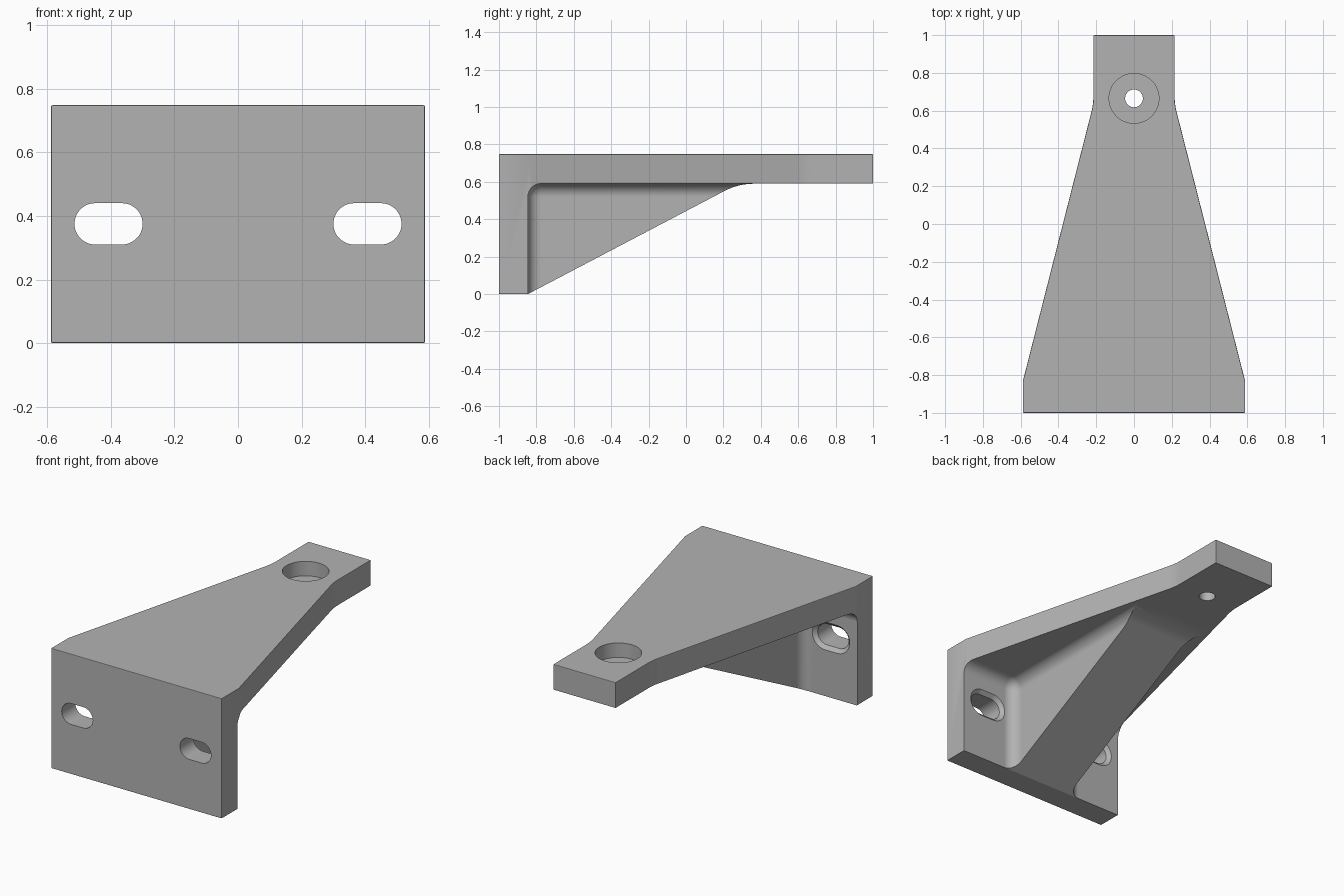
import bpy, bmesh
from math import sin, cos, pi
from mathutils import Vector

cube = bpy.data.objects.get("Cube")
if cube:
    bpy.data.objects.remove(cube, do_unlink=True)

HALF, TIP, RIB, TOP = 0.588, 0.215, 0.21, 0.748   # half widths of plate, tip and rib; height
INNER, UNDER = -0.845, 0.59                       # back of the wall plate, underside of the arm
FILLET, EDGE = 0.07, 0.005

metal = bpy.data.materials.new("grey metal")
metal.use_nodes = True
GREY = (0.45, 0.45, 0.45, 1)
metal.diffuse_color = GREY
metal.node_tree.nodes["Principled BSDF"].inputs["Base Color"].default_value = GREY


def finish(bm, name):
    bmesh.ops.recalc_face_normals(bm, faces=bm.faces[:])
    mesh = bpy.data.meshes.new(name)
    bm.to_mesh(mesh)
    bm.free()
    mesh.materials.append(metal)
    ob = bpy.data.objects.new(name, mesh)
    bpy.context.collection.objects.link(ob)
    return ob


def loft(name, rings, edge=0):
    """Skin a stack of equal-length rings and cap both ends."""
    bm = bmesh.new()
    rows = [[bm.verts.new(p) for p in ring] for ring in rings]
    n = len(rows[0])
    for a, b in zip(rows, rows[1:]):
        for i in range(n):
            j = (i + 1) % n
            bm.faces.new((a[i], a[j], b[j], b[i]))
    bm.faces.new(rows[0])
    bm.faces.new(rows[-1])
    if edge:
        bmesh.ops.recalc_face_normals(bm, faces=bm.faces[:])
        sharp = [e for e in bm.edges if e.calc_face_angle(0) > 0.5]
        bmesh.ops.bevel(bm, geom=sharp, offset=edge, segments=2,
                        profile=0.5, affect='EDGES', clamp_overlap=True)
    return finish(bm, name)


def bend(before, corner, after, reach, steps=8):
    """Soft corner between two straight lines, as a quadratic curve."""
    c = Vector(corner)
    a = c + (Vector(before) - c).normalized() * reach
    b = c + (Vector(after) - c).normalized() * reach
    ts = [i / steps for i in range(steps + 1)]
    return [a * (1 - t) ** 2 + c * 2 * t * (1 - t) + b * t * t for t in ts]


def stadium(half, r, steps=24):
    """Slot outline; half = 0 gives a circle."""
    pts = []
    for side in (1, -1):
        for i in range(steps + 1 if half else steps):
            a = pi * i / steps - pi / 2
            pts.append((side * (half + r * cos(a)), side * r * sin(a)))
    return pts


def apply_modifier(ob, kind, **settings):
    mod = ob.modifiers.new(kind.title(), kind)
    for key, value in settings.items():
        setattr(mod, key, value)
    bpy.context.view_layer.objects.active = ob
    bpy.ops.object.modifier_apply(modifier=mod.name)


def combine(target, tool, operation):
    tool.hide_render = True
    apply_modifier(target, 'BOOLEAN', operation=operation, solver='EXACT', object=tool)
    bpy.data.objects.remove(tool, do_unlink=True)


# Plan outline: wide wall plate tapering to a narrow tip
shoulder, neck, end = (HALF, -0.83), (TIP, 0.635), (TIP, 1)
right = [Vector((HALF, -1)), Vector(shoulder)] + bend(shoulder, neck, end, 0.045) + [Vector(end)]
plan = [(p.x, p.y) for p in right] + [(-p.x, p.y) for p in reversed(right)]
bracket = loft("bracket", [[(x, y, z) for x, y in plan] for z in (0, TOP)], EDGE)

# Side outline: wall plate, sloping rib and arm
foot, root, tip = (INNER, 0), (0.28, UNDER), (1.2, UNDER)
side = [Vector((-1.2, -0.2)), Vector((INNER, -0.2)), Vector(foot)]
side += bend(foot, root, tip, 0.085) + [Vector(tip), Vector((1.2, 1)), Vector((-1.2, 1))]
combine(bracket, loft("side_profile", [[(x, p.x, p.y) for p in side] for x in (-1, 1)]), 'INTERSECT')

# Filleted pocket beside the central rib
bm = bmesh.new()
bmesh.ops.create_cube(bm, size=1)
lo, hi = Vector((RIB, INNER, -0.5)), Vector((1, 1.3, UNDER + 0.0005))
for v in bm.verts:
    v.co = [l + (c + 0.5) * (h - l) for l, c, h in zip(lo, v.co, hi)]
corner = min(bm.verts, key=lambda v: (v.co - Vector((RIB, INNER, hi.z))).length)
bmesh.ops.bevel(bm, geom=list(corner.link_edges), offset=FILLET, segments=8,
                profile=0.5, affect='EDGES')
combine(bracket, finish(bm, "pocket"), 'DIFFERENCE')

# Keep the pocketed half and mirror it
bm = bmesh.new()
bm.from_mesh(bracket.data)
bmesh.ops.bisect_plane(bm, geom=bm.verts[:] + bm.edges[:] + bm.faces[:],
                       plane_co=(0, 0, 0), plane_no=(1, 0, 0), clear_inner=True)
bm.to_mesh(bracket.data)
bm.free()
apply_modifier(bracket, 'MIRROR', use_mirror_merge=True, merge_threshold=0.0001)

# Mounting slots, chamfered at the back
for s in (1, -1):
    levels = [(-1.1, 0.065), (INNER - 0.022, 0.065), (INNER + 0.02, 0.107)]
    rings = [[(s * 0.407 + u, y, 0.375 + v) for u, v in stadium(0.042, r)] for y, r in levels]
    combine(bracket, loft("slot", rings), 'DIFFERENCE')

# Counterbored hole near the tip
levels = [(0.4, 0.047), (TOP - 0.09, 0.047), (TOP - 0.09, 0.132), (0.9, 0.132)]
rings = [[(u, 0.665 + v, z) for u, v in stadium(0, r)] for z, r in levels]
combine(bracket, loft("bolt_hole", rings), 'DIFFERENCE')

# Smooth fillets, flat faces kept even
bpy.ops.object.select_all(action='DESELECT')
bracket.select_set(True)
bpy.context.view_layer.objects.active = bracket
bpy.ops.object.shade_smooth_by_angle(angle=0.42)
apply_modifier(bracket, 'WEIGHTED_NORMAL', keep_sharp=True, weight=100)
